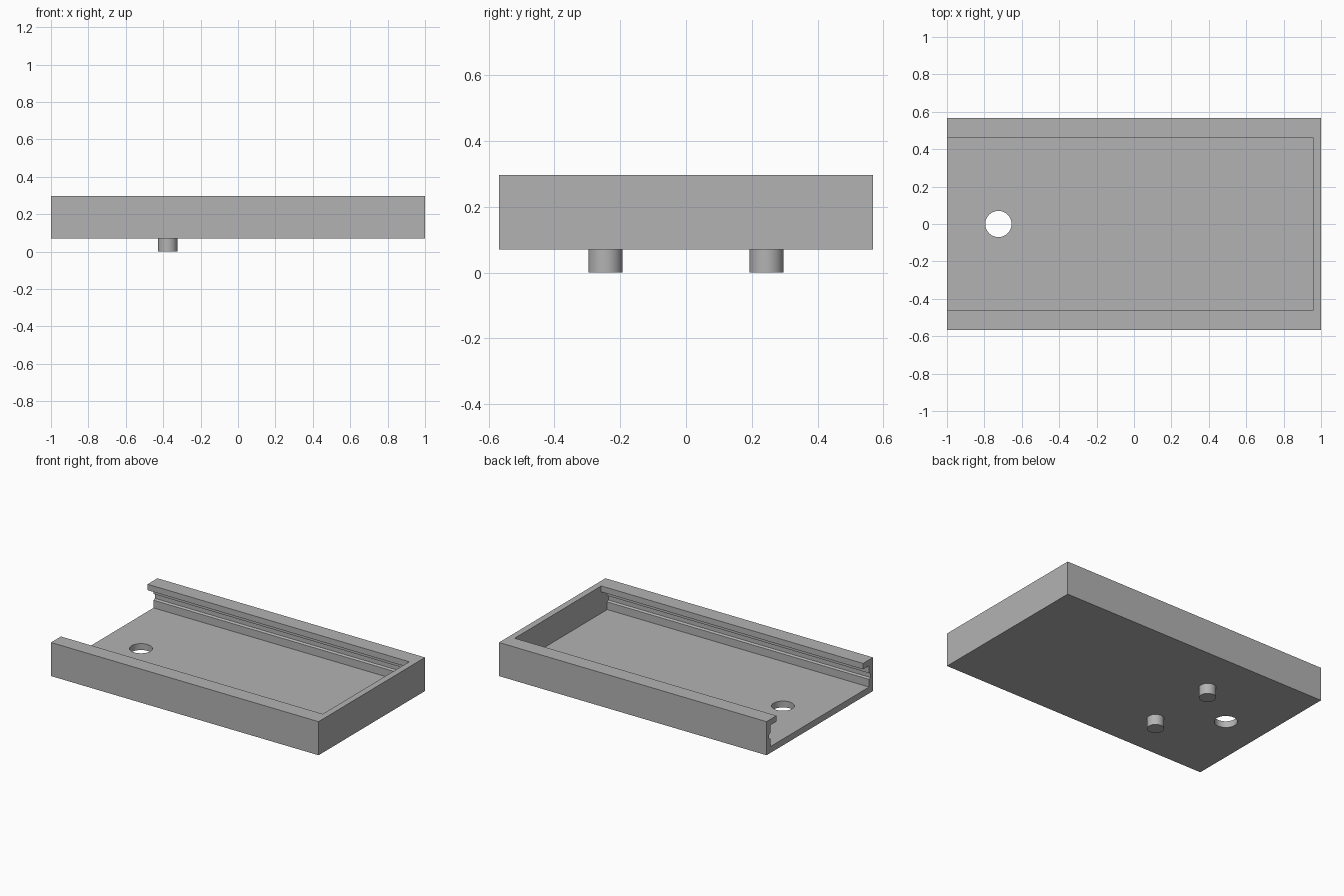
import bpy, bmesh

cube = bpy.data.objects.get("Cube")
if cube:
    bpy.data.objects.remove(cube, do_unlink=True)

grey = bpy.data.materials.new("plain_grey")
grey.use_nodes = True
COLOUR = (0.45, 0.45, 0.45, 1)
grey.diffuse_color = COLOUR
grey.node_tree.nodes["Principled BSDF"].inputs["Base Color"].default_value = COLOUR

HALF_W, BOTTOM, TOP, FLOOR = 0.568, 0.07, 0.297, 0.113


def prism(name, outline, x0, x1):
    """Extrude a closed (y, z) outline along x."""
    bm = bmesh.new()
    face = bm.faces.new([bm.verts.new((x0, y, z)) for y, z in outline])
    ext = bmesh.ops.extrude_face_region(bm, geom=[face])["geom"]
    bmesh.ops.translate(bm, vec=(x1 - x0, 0, 0),
                        verts=[v for v in ext if isinstance(v, bmesh.types.BMVert)])
    bmesh.ops.recalc_face_normals(bm, faces=bm.faces)
    mesh = bpy.data.meshes.new(name)
    bm.to_mesh(mesh)
    bm.free()
    obj = bpy.data.objects.new(name, mesh)
    bpy.context.collection.objects.link(obj)
    mesh.materials.append(grey)
    return obj


def cylinder(name, x, y, z0, z1, radius):
    bpy.ops.mesh.primitive_cylinder_add(vertices=48, radius=radius, depth=z1 - z0,
                                        location=(x, y, (z0 + z1) / 2))
    obj = bpy.context.object
    obj.name = name
    obj.data.materials.append(grey)
    return obj


def cut(target, cutter):
    mod = target.modifiers.new("cut", "BOOLEAN")
    mod.operation, mod.solver, mod.object = "DIFFERENCE", "EXACT", cutter
    cutter.hide_render = True
    cutter.hide_set(True)


# Tray block
tray = prism("tray", [(-HALF_W, BOTTOM), (HALF_W, BOTTOM), (HALF_W, TOP), (-HALF_W, TOP)], -1, 1)

# Channel, open at one end, with a snap groove under each overhanging lip
half = [(0.526, FLOOR), (0.526, 0.165), (0.54, 0.172), (0.54, 0.2), (0.526, 0.207),
        (0.526, 0.257), (0.462, 0.257), (0.462, TOP + 0.1)]
channel = prism("channel_cutter", half + [(-y, z) for y, z in reversed(half)], -1.1, 0.957)
cut(tray, channel)

# Round hole through the floor
cut(tray, cylinder("hole_cutter", -0.725, 0, 0, 0.2, 0.07))

# Pair of pegs beneath the tray
for side, y in (("left", 0.245), ("right", -0.245)):
    peg = cylinder(side + "_peg", -0.376, y, 0, BOTTOM + 0.01, 0.052)
    bpy.ops.object.shade_smooth_by_angle()
